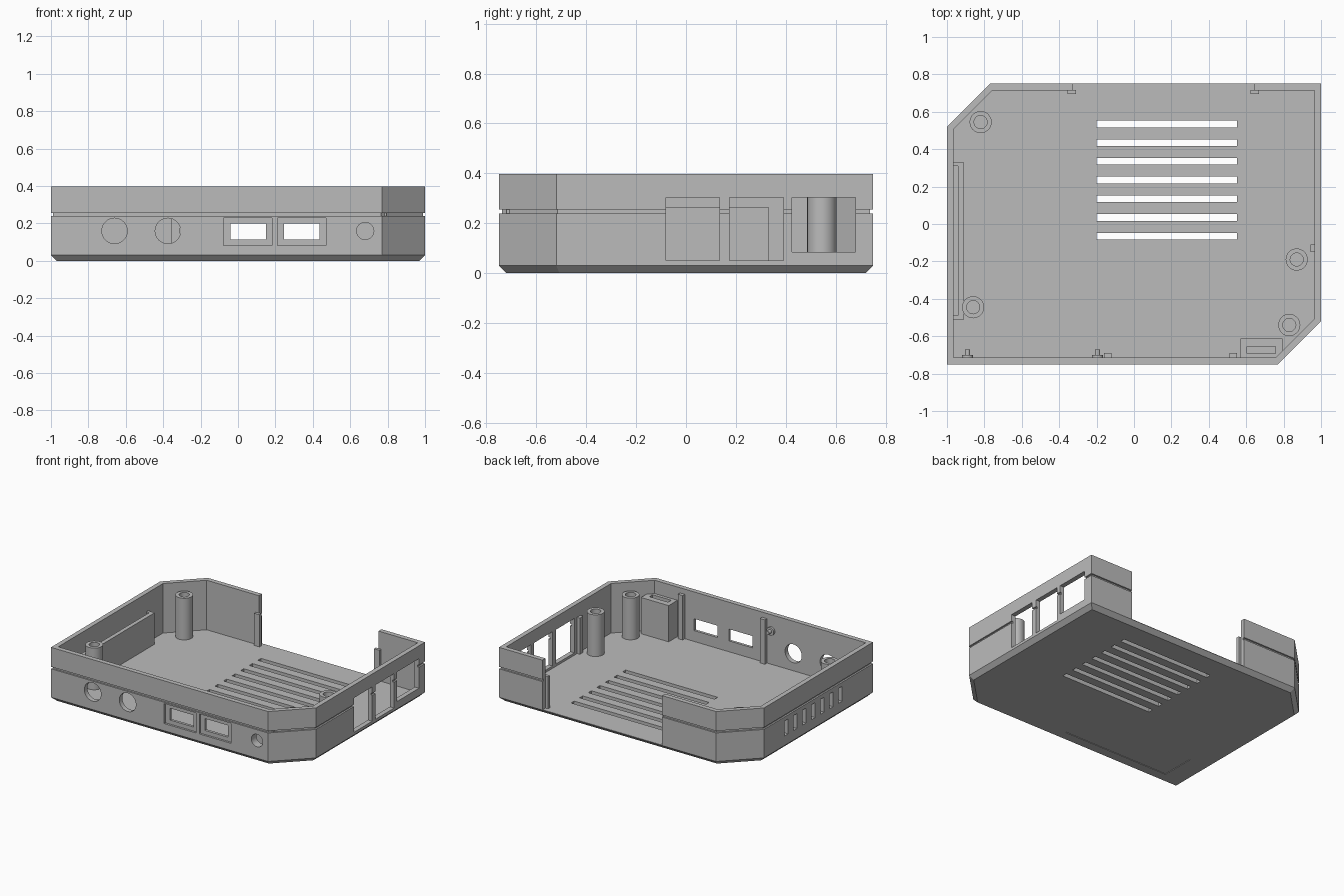
import bpy, bmesh, math
from mathutils import Vector, Matrix

if "Cube" in bpy.data.objects:
    bpy.data.objects.remove(bpy.data.objects["Cube"])

grey = bpy.data.materials.new("plain grey")
grey.diffuse_color = (0.5, 0.5, 0.5, 1)
grey.use_nodes = True
grey.node_tree.nodes["Principled BSDF"].inputs["Base Color"].default_value = grey.diffuse_color


def make(name, bm, smooth=False):
    bmesh.ops.recalc_face_normals(bm, faces=bm.faces)
    me = bpy.data.meshes.new(name)
    bm.to_mesh(me)
    bm.free()
    ob = bpy.data.objects.new(name, me)
    bpy.context.collection.objects.link(ob)
    me.materials.append(grey)
    if smooth:
        smooth_it(ob)
    return ob


def activate(ob):
    bpy.ops.object.select_all(action='DESELECT')
    ob.select_set(True)
    bpy.context.view_layer.objects.active = ob


def smooth_it(ob):
    activate(ob)
    bpy.ops.object.shade_smooth_by_angle(angle=math.radians(30))


def add_box(bm, x0, x1, y0, y1, z0, z1):
    m = Matrix.Translation(((x0 + x1) / 2, (y0 + y1) / 2, (z0 + z1) / 2))
    bmesh.ops.create_cube(bm, size=1, matrix=m @ Matrix.Diagonal((x1 - x0, y1 - y0, z1 - z0, 1)))


def add_rod_y(bm, x, z, r, y0, y1, seg=32):
    m = Matrix.Translation((x, (y0 + y1) / 2, z)) @ Matrix.Rotation(math.pi / 2, 4, 'X')
    bmesh.ops.create_cone(bm, cap_ends=True, segments=seg, radius1=r, radius2=r, depth=y1 - y0, matrix=m)


def box(name, *dims):
    bm = bmesh.new()
    add_box(bm, *dims)
    return make(name, bm)


def cut(ob, bm):
    cutter = make("cutter", bm)
    cutter.hide_render = True
    mod = ob.modifiers.new("cut", 'BOOLEAN')
    mod.operation, mod.solver, mod.object = 'DIFFERENCE', 'EXACT', cutter
    activate(ob)
    bpy.ops.object.modifier_apply(modifier=mod.name)
    bpy.data.objects.remove(cutter)


OUTLINE = [Vector(p) for p in ((-1, -.75), (.77, -.75), (1, -.52), (1, .75), (-.77, .75), (-1, .52))]


def inset(d):
    """Outline moved inwards by d with mitred corners."""
    pts, n = [], len(OUTLINE)
    for i, p in enumerate(OUTLINE):
        a = (p - OUTLINE[i - 1]).normalized()
        b = (OUTLINE[(i + 1) % n] - p).normalized()
        na, nb = Vector((-a.y, a.x)), Vector((-b.y, b.x))
        pts.append(p + (na + nb) * d / (1 + na.dot(nb)))
    return pts


# Shell: chamfered base, groove around the outside, open top, flat floor
PROFILE = [(.03, 0), (0, .03), (0, .24), (.012, .24), (.012, .255), (0, .255),
           (0, .398), (.035, .398), (.035, .033)]
bm = bmesh.new()
rings = [[bm.verts.new((p.x, p.y, z)) for p in inset(d)] for d, z in PROFILE]
for lo, hi in zip(rings, rings[1:]):
    for i in range(6):
        j = (i + 1) % 6
        bm.faces.new((lo[i], lo[j], hi[j], hi[i]))
bm.faces.new(rings[0])
bm.faces.new(rings[-1])
shell = make("case_shell", bm)

# Openings through the walls and the floor
bm = bmesh.new()
add_box(bm, -.33, .645, .70, .80, .033, .5)                 # rear opening
for y0, y1, z0 in ((-.08, .135, .05), (.175, .39, .05), (.425, .68, .085)):
    add_box(bm, .93, 1.05, y0, y1, z0, .303)                # side windows
for i in range(7):
    y = -.065 + i * .1
    add_box(bm, -.2, .55, y - .018, y + .018, -.05, .1)     # floor vents
    y = -.37 + i * .105
    add_box(bm, -1.05, -.95, y - .02, y + .02, .1, .21)     # side vents
for x, r in ((-.66, .068), (-.375, .068), (.68, .046)):
    add_rod_y(bm, x, .16, r, -.8, -.70)                     # round ports
for x in (.055, .34):
    add_box(bm, x - .095, x + .095, -.8, -.69, .113, .2)    # slot ports
cut(shell, bm)

# Shallow recesses around the slot ports and under the base
bm = bmesh.new()
for x in (.053, .34):
    add_box(bm, x - .13, x + .13, -.8, -.735, .083, .23)
add_box(bm, -.82, .05, -.65, -.39, -.05, .004)
cut(shell, bm)
smooth_it(shell)


# Hollow screw posts
def screw_post(name, x, y, z0=.03, z1=.34, r=.059, hole=.035, seg=32):
    bm = bmesh.new()
    rows = []
    for rad, z in ((r, z0), (r, z1), (hole, z1), (hole, z0 + .01)):
        rows.append([bm.verts.new((x + rad * math.cos(2 * math.pi * k / seg),
                                   y + rad * math.sin(2 * math.pi * k / seg), z)) for k in range(seg)])
    for lo, hi in zip(rows, rows[1:]):
        for k in range(seg):
            j = (k + 1) % seg
            bm.faces.new((lo[k], lo[j], hi[j], hi[k]))
    bm.faces.new(rows[0])
    bm.faces.new(rows[-1])
    make(name, bm, smooth=True)


for i, (x, y) in enumerate(((-.82, .545), (-.86, -.445), (.87, -.19), (.83, -.54))):
    screw_post(f"screw_post_{i + 1}", x, y)

# Baffle behind the side vents
box("vent_baffle", -.94, -.91, -.51, .33, .03, .265)
for name, y in (("baffle_end_front", -.51), ("baffle_end_rear", .31)):
    box(name, -.97, -.935, y, y + .02, .03, .265)

# Power jack housing with a slot in its top
bm = bmesh.new()
add_box(bm, .57, .795, -.72, -.612, .03, .3)
jack = make("jack_housing", bm)
bm = bmesh.new()
add_box(bm, .605, .757, -.692, -.655, .09, .35)
cut(jack, bm)
bm = bmesh.new()
add_rod_y(bm, .68, .16, .046, -.76, -.67)
cut(jack, bm)

# Guide ribs along the walls
box("front_rib_left", -.16, -.12, -.718, -.69, .03, .36)
box("front_rib_right", .51, .55, -.718, -.69, .03, .36)
box("side_rib", .943, .968, -.15, -.11, .03, .3)
for name, x in (("rear_rib_left", -.333), ("rear_rib_right", .645)):
    box(name, x - .022, x + .022, .695, .717, .03, .27)

# Small pins on the front wall
for name, x in (("front_pin_left", -.89), ("front_pin_right", -.195)):
    bm = bmesh.new()
    add_rod_y(bm, x, .28, .03, -.72, -.70, 20)
    add_rod_y(bm, x, .28, .014, -.705, -.67, 20)
    make(name, bm, smooth=True)
